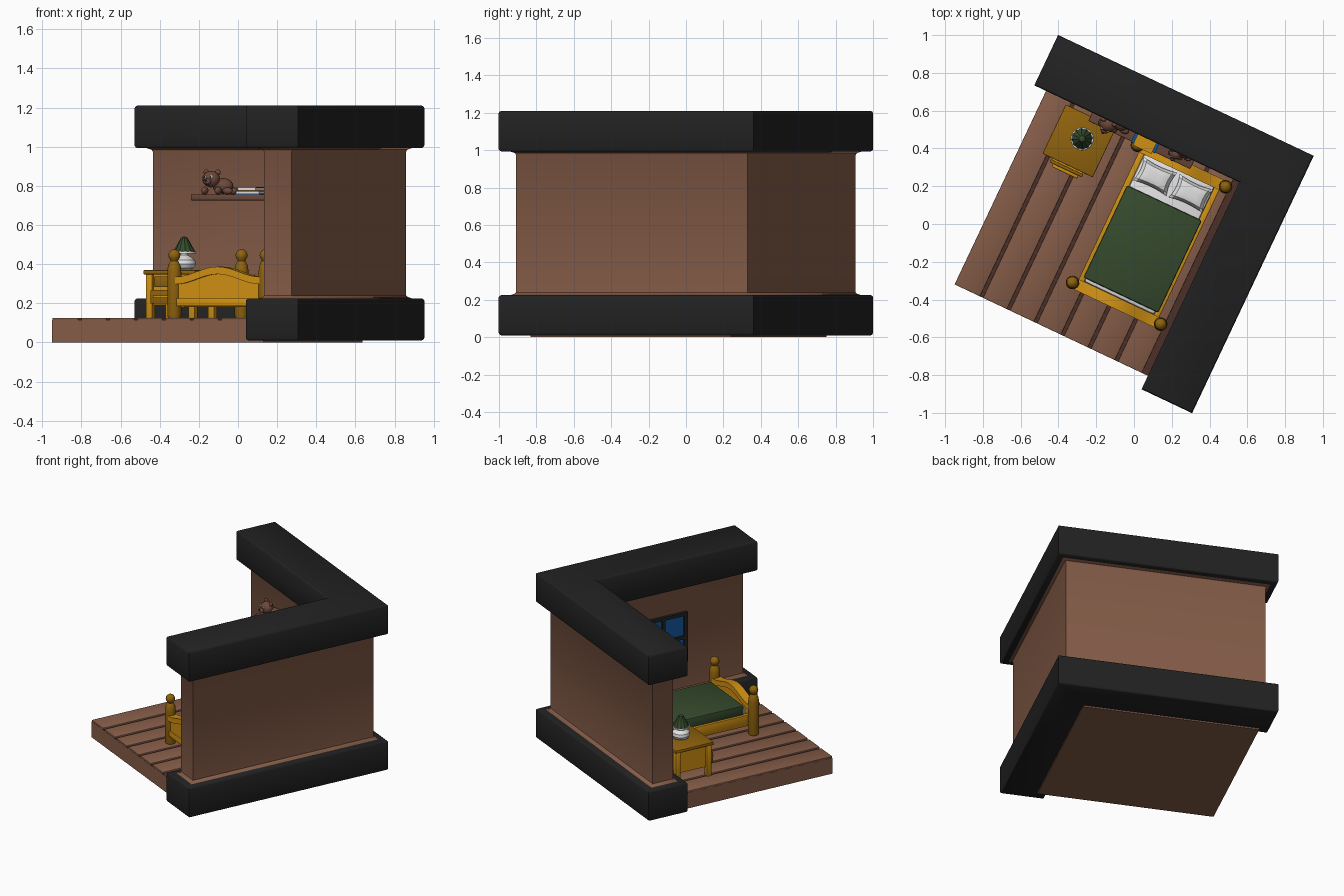
import bpy, bmesh, math
from mathutils import Matrix, Vector

if "Cube" in bpy.data.objects:
    bpy.data.objects.remove(bpy.data.objects["Cube"])

ROT = math.radians(-25.3)   # the whole room is turned on the grid


def mat(name, *c):
    m = bpy.data.materials.new(name)
    m.diffuse_color = (*c, 1)
    m.use_nodes = True
    m.node_tree.nodes["Principled BSDF"].inputs["Base Color"].default_value = m.diffuse_color
    return m


BLACK = mat("black", .016, .016, .016)
BROWN = mat("brown", .24, .11, .066)
DARK = mat("dark brown", .07, .03, .02)
MID = mat("toy brown", .15, .066, .042)
GOLD = mat("golden wood", .63, .28, .006)
OCHRE = mat("dark golden wood", .28, .125, .004)
GREEN = mat("green", .036, .068, .026)
WHITE = mat("white", .75, .75, .75)
BLUE = mat("blue", .006, .09, .32)


def add(name, bm, *mats):
    bmesh.ops.recalc_face_normals(bm, faces=bm.faces[:])
    me = bpy.data.meshes.new(name)
    bm.to_mesh(me)
    bm.free()
    for m in mats:
        me.materials.append(m)
    me.shade_smooth()
    me.set_sharp_from_angle(angle=math.radians(35))
    ob = bpy.data.objects.new(name, me)
    ob.rotation_euler.z = ROT
    bpy.context.collection.objects.link(ob)
    return ob


def box(name, x0, x1, y0, y1, z0, z1, *mats, bevel=0, top=False):
    bm = bmesh.new()
    c = Vector((x0 + x1, y0 + y1, z0 + z1)) / 2
    bmesh.ops.create_cube(bm, size=1, matrix=Matrix.Translation(c) @ Matrix.Diagonal((x1 - x0, y1 - y0, z1 - z0, 1)))
    if bevel:
        bmesh.ops.bevel(bm, geom=bm.edges[:], offset=bevel, segments=2, profile=.5, affect='EDGES')
    if top:
        for f in bm.faces:
            f.material_index = int(f.calc_center_median().z > z1 - 1e-4)
    return add(name, bm, *mats)


def loft(name, rings, m):
    bm = bmesh.new()
    vs = [[bm.verts.new(p) for p in r] for r in rings]
    n = len(vs[0])
    for a, b in zip(vs, vs[1:]):
        for i in range(n):
            bm.faces.new((a[i], a[(i + 1) % n], b[(i + 1) % n], b[i]))
    bm.faces.new(vs[0])
    bm.faces.new(vs[-1])
    return add(name, bm, m)


def lathe(name, cx, cy, prof, m, n=20, flute=0):
    return loft(name, [[(cx + r * (1 - flute * (i % 2)) * math.cos(2 * math.pi * i / n),
                         cy + r * (1 - flute * (i % 2)) * math.sin(2 * math.pi * i / n), z)
                        for i in range(n)] for r, z in prof], m)


def ell(name, c, r, m):
    bm = bmesh.new()
    bmesh.ops.create_uvsphere(bm, u_segments=16, v_segments=10, radius=1,
                              matrix=Matrix.Translation(c) @ Matrix.Diagonal((*r, 1)))
    return add(name, bm, m)


# L-shaped wall and trim: stack of (height, outward offset) rings
def ell_wall(name, levels, m):
    rings = []
    for z, o in levels:
        x0, x1, xi = -.721 - o, .636 + o, .48 - o
        y0, y1, yi = -.704 - o, .663 + o, .508 - o
        rings.append([(x0, yi, z), (xi, yi, z), (xi, y0, z), (x1, y0, z), (x1, y1, z), (x0, y1, z)])
    return loft(name, rings, m)


ell_wall("walls", [(.21, .025), (.225, .022), (.232, .006), (.24, 0), (.975, 0), (.985, .006), (.993, .024), (1.0, .027)], BROWN)
for nm, a, b in (("base_trim", .01, .225), ("top_trim", .993, 1.21)):
    ell_wall(nm, [(a, .06), (a + .004, .066), (a + .012, .07), (b - .012, .07), (b - .004, .066), (b, .06)], BLACK)

# floor slab with planks
box("floor", -.722, .473, -.695, .49, 0, .114, BROWN, DARK, top=True)
cuts = [-.731] + [-.565 + .158 * k for k in range(7)]
for i, (a, b) in enumerate(zip(cuts, cuts[1:])):
    box(f"plank_{i}", a + .009, b - .009, -.695, .49, .113, .126, BROWN, bevel=.003)

# window on the right wall
WY, WZ = -.096, .61
box("window_glass", .472, .48, WY - .17, WY + .17, WZ - .17, WZ + .17, BLUE)
for k in (-1, 0, 1):
    box("window_upright", .46, .485, WY + k * .168 - .012, WY + k * .168 + .012, WZ - .18, WZ + .18, BLACK)
    box("window_crossbar", .461, .485, WY - .18, WY + .18, WZ + k * .168 - .012, WZ + k * .168 + .012, BLACK)

# bed posts and arched boards
BX = .096
post = [(.032, .125), (.036, .14), (.036, .36), (.033, .39), (.024, .41), (.019, .417)]
post += [(.031 * math.sin(t), .445 - .031 * math.cos(t)) for t in (math.pi * k / 8 for k in range(2, 8))] + [(.003, .476)]
crest = [(BX - .24 + .03 * i, .335 + .026 * (1 + math.cos(math.pi * (i - 8) / 8))) for i in range(17)]


def board(name, y, half, drop):
    low = [(x, z - drop) for x, z in crest] if drop else [(x, .19) for x, z in crest]
    up = [(x, z - (0 if drop else .01)) for x, z in crest]
    prof = up + low[::-1]
    loft(name, [[(x, yy, z) for x, z in prof] for yy in (y - half, y + half)], GOLD)


for nm, y in (("foot", -.419), ("head", .385)):
    for s in (-1, 1):
        lathe(nm + "_post", BX + s * .258, y, post, OCHRE)
    board(nm + "board_panel", y, .016, 0)
    board(nm + "board_crest", y, .03, .038)
    box(nm + "board_rail", BX - .24, BX + .24, y - .026, y + .026, .185, .225, GOLD, bevel=.005)
for s in (-1, 1):
    box("bed_side_rail", BX + s * .22 - .016, BX + s * .22 + .016, -.41, .38, .18, .26, GOLD, bevel=.004)

# mattress, blanket and pillows
box("mattress", BX - .206, BX + .206, -.39, .36, .19, .30, WHITE, bevel=.015)
box("blanket", BX - .217, BX + .221, -.37, .17, .245, .325, GREEN, bevel=.01)
for px in (-.006, .204):
    bm = bmesh.new()
    bmesh.ops.create_grid(bm, x_segments=10, y_segments=8, size=1)
    bmesh.ops.solidify(bm, geom=bm.faces[:], thickness=.02)
    for v in bm.verts:
        x, y = v.co.x, v.co.y
        puff = ((1 - x ** 4) * (1 - y ** 4)) ** .5 if abs(x) < 1 and abs(y) < 1 else 0
        side = 1 if v.co.z > -.001 else -1
        v.co = Vector((px + .098 * x * (1 - .12 * (1 - y * y)), .275 + .068 * y * (1 - .15 * (1 - x * x)),
                       .312 + side * (.003 + .028 * puff)))
    add("pillow", bm, WHITE)

# nightstand
box("nightstand_top", -.597, -.303, .13, .418, .347, .37, OCHRE, bevel=.005)
box("nightstand_body", -.57, -.33, .16, .39, .19, .35, GOLD)
for x in (-.57, -.33):
    for y in (.158, .392):
        box("nightstand_leg", x - .018, x + .018, y - .018, y + .018, .125, .35, GOLD, bevel=.003)
box("drawer", -.538, -.362, .12, .3, .205, .262, GOLD)
box("drawer_front", -.545, -.355, .105, .122, .198, .268, OCHRE, bevel=.004)
box("drawer_handle", -.525, -.375, .088, .108, .226, .24, GOLD, bevel=.004)
box("upper_drawer_front", -.545, -.355, .148, .165, .282, .338, OCHRE, bevel=.004)

# lamp
lathe("lamp_base", -.441, .29, [(.03, .37), (.05, .38), (.06, .4), (.056, .42), (.035, .437), (.018, .446), (.018, .48)], WHITE)
lathe("lamp_shade_rim", -.441, .29, [(.061, .455), (.06, .464)], WHITE, 24)
lathe("lamp_shade", -.441, .29, [(.059, .46), (.036, .5), (.017, .535), (.006, .54)], GREEN, 24, .1)

# shelf with books and toys
box("shelf", -.452, .145, .39, .515, .726, .756, MID, bevel=.004)


def book(y0, z, x0, x1, cover):
    box("book_pages", x0 + .004, x1 - .004, y0 + .004, .49, z + .003, z + .015, WHITE)
    for dz in (0, .014):
        box("book_cover", x0, x1, y0, .494, z + dz, z + dz + .004, cover)


book(.385, .756, -.2, -.06, BLUE)
book(.375, .775, -.185, -.075, GOLD)


def toy(cx, cy, s):
    def part(name, x, y, z, rx, ry, rz, m=MID):
        ell(name, (cx + s * x, cy + s * y, .756 + s * z), (s * rx, s * ry, s * rz), m)
    part("toy_body", .05, .03, .043, .055, .042, .04)
    part("toy_head", 0, -.005, .078, .046, .042, .042)
    part("toy_muzzle", -.004, -.043, .066, .022, .018, .016)
    part("toy_nose", -.005, -.061, .072, .007, .005, .005, BLACK)
    for d in (-1, 1):
        part("toy_ear", d * .033, .005, .113, .015, .01, .015)
        part("toy_eye", d * .018 - .002, -.04, .088, .009, .006, .01, WHITE)
        part("toy_pupil", d * .018 - .002, -.045, .088, .005, .003, .006, BLACK)
        part("toy_arm", d * .038 + .004, -.01, .02, .017, .025, .02)
        part("toy_leg", .09, .03 + d * .03, .018, .027, .017, .018)


toy(-.35, .425, 1)
toy(.04, .435, .75)
